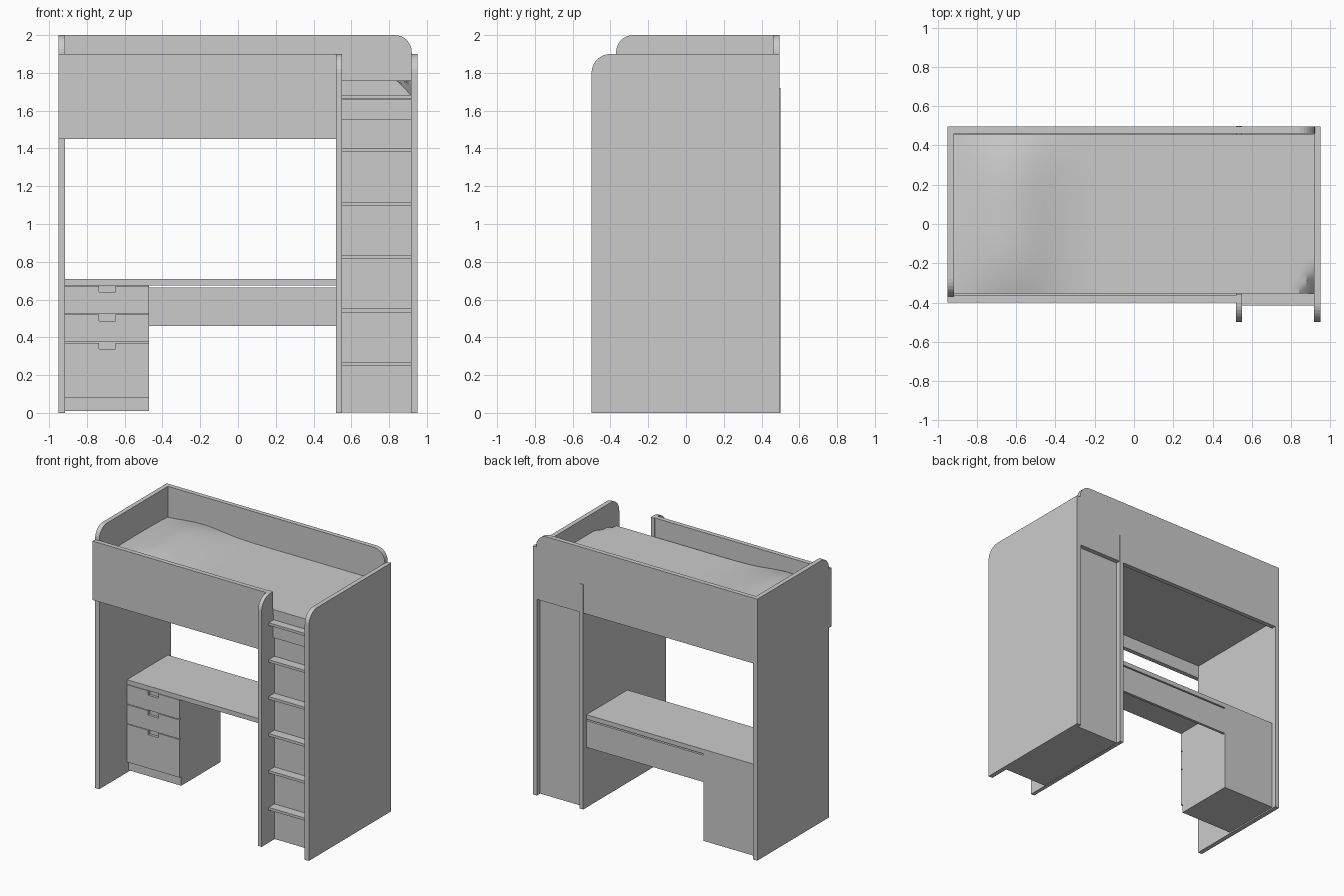
import bpy
import bmesh
import math

cube = bpy.data.objects.get("Cube")
if cube:
    bpy.data.objects.remove(cube, do_unlink=True)

grey = bpy.data.materials.new("plain_grey")
grey.use_nodes = True
colour = (0.6, 0.6, 0.6, 1)
grey.diffuse_color = colour
grey.node_tree.nodes["Principled BSDF"].inputs["Base Color"].default_value = colour


def finish(name, bm):
    bmesh.ops.recalc_face_normals(bm, faces=bm.faces)
    mesh = bpy.data.meshes.new(name)
    bm.to_mesh(mesh)
    bm.free()
    mesh.materials.append(grey)
    obj = bpy.data.objects.new(name, mesh)
    bpy.context.collection.objects.link(obj)
    return obj


def prism(name, outline, axis, low, high):
    """Extrude an outline (yz for axis x, xz for axis y) into a board."""
    bm = bmesh.new()
    place = (lambda a, b: (low, a, b)) if axis == "x" else (lambda a, b: (a, low, b))
    face = bm.faces.new([bm.verts.new(place(a, b)) for a, b in outline])
    new = bmesh.ops.extrude_face_region(bm, geom=[face])["geom"]
    for v in new:
        if isinstance(v, bmesh.types.BMVert):
            v.co["xyz".index(axis)] = high
    return finish(name, bm)


def box(name, x0, x1, y0, y1, z0, z1):
    return prism(name, [(x0, z0), (x1, z0), (x1, z1), (x0, z1)], "y", y0, y1)


def corner(cx, cz, r, start, steps=8):
    """Quarter arc, running anticlockwise from the start angle."""
    angles = [math.radians(start + 90 * i / steps) for i in range(steps + 1)]
    return [(cx + r * math.cos(a), cz + r * math.sin(a)) for a in angles]


T = 0.035           # board thickness
LEFT, RIGHT = -0.95, 0.95
BACK = 0.495
INNER_BACK = BACK - T
DIV = 0.52          # ladder divider

# End panels and divider, each with a rounded top front corner
prism("drawer_end_panel",
      [(-0.37, 0), (BACK, 0), (BACK, 2)] + corner(-0.28, 1.91, 0.09, 90),
      "x", LEFT, LEFT + T)
prism("ladder_end_panel",
      [(-0.5, 0), (BACK, 0), (BACK, 1.9)] + corner(-0.4, 1.8, 0.1, 90),
      "x", RIGHT - T, RIGHT)
prism("ladder_divider",
      [(-0.5, 0), (0.5, 0), (0.5, 1.72), (-0.36, 1.72), (-0.36, 1.9)]
      + corner(-0.4, 1.8, 0.1, 90),
      "x", DIV, DIV + 0.03)

# Bed rails and base
box("front_rail", LEFT, DIV, -0.4, -0.365, 1.45, 1.9)
prism("back_rail",
      [(LEFT, 1.5), (0.92, 1.5)] + corner(0.83, 1.91, 0.09, 0) + [(LEFT, 2)],
      "y", INNER_BACK, BACK)
box("bed_base", LEFT + T, RIGHT - T, -0.365, INNER_BACK, 1.55, 1.66)

# Mattress with a soft pillow rise and one tucked-down corner
bm = bmesh.new()
bmesh.ops.create_grid(bm, x_segments=48, y_segments=24, size=1)
top = list(bm.verts)
new = bmesh.ops.extrude_face_region(bm, geom=bm.faces[:])["geom"]
raised = {g for g in new if isinstance(g, bmesh.types.BMVert)}
for v in bm.verts:
    x, y = v.co.x * 0.915, 0.05 + v.co.y * 0.405
    z = 1.64
    if v in raised:
        pillow = math.exp(-((x + 0.62) / 0.23) ** 2)
        across = 1 - 0.55 * abs(v.co.y) ** 3
        tuck = max(0, (x - 0.84) / 0.075 + (-0.21 - y) / 0.15 - 1)
        z = 1.76 + 0.07 * pillow * across - 0.08 * tuck
    v.co = (x, y, z)
mattress = finish("mattress", bm)
bpy.ops.object.select_all(action="DESELECT")
mattress.select_set(True)
bpy.context.view_layer.objects.active = mattress
bpy.ops.object.shade_smooth_by_angle(angle=math.radians(30))

# Wardrobe behind the ladder
W0, W1 = DIV + 0.03, RIGHT - T
box("wardrobe_front", W0, W1, -0.345, -0.325, 0.002, 1.66)
box("wardrobe_back", W0, W1, 0.44, INNER_BACK, 0.002, 1.55)
box("wardrobe_floor", W0, W1, -0.325, 0.44, 0.002, 0.03)

# Ladder treads
for i in range(6):
    z = 0.25 + 0.2825 * i
    box(f"ladder_tread_{i + 1}", W0, W1, -0.415, -0.345, z, z + 0.02)

# Desk
box("desk_top", LEFT + T, DIV, -0.035, INNER_BACK, 0.675, 0.71)
box("desk_back_panel", -0.47, DIV, 0.44, INNER_BACK, 0.46, 0.665)

# Drawer unit, with a finger notch in the top of each front
D0, D1 = LEFT + T, -0.47
box("drawer_cabinet", D0, D1, -0.015, INNER_BACK, 0.01, 0.675)
mid = (D0 + D1) / 2
for i, (z0, z1) in enumerate([(0.525, 0.672), (0.375, 0.52), (0.08, 0.37)]):
    n0, n1, nz = mid - 0.043, mid + 0.043, z1 - 0.033
    prism(f"drawer_front_{i + 1}",
          [(D0, z0), (D1, z0), (D1, z1), (n1, z1), (n1, nz), (n0, nz),
           (n0, z1), (D0, z1)], "y", -0.035, -0.015)
